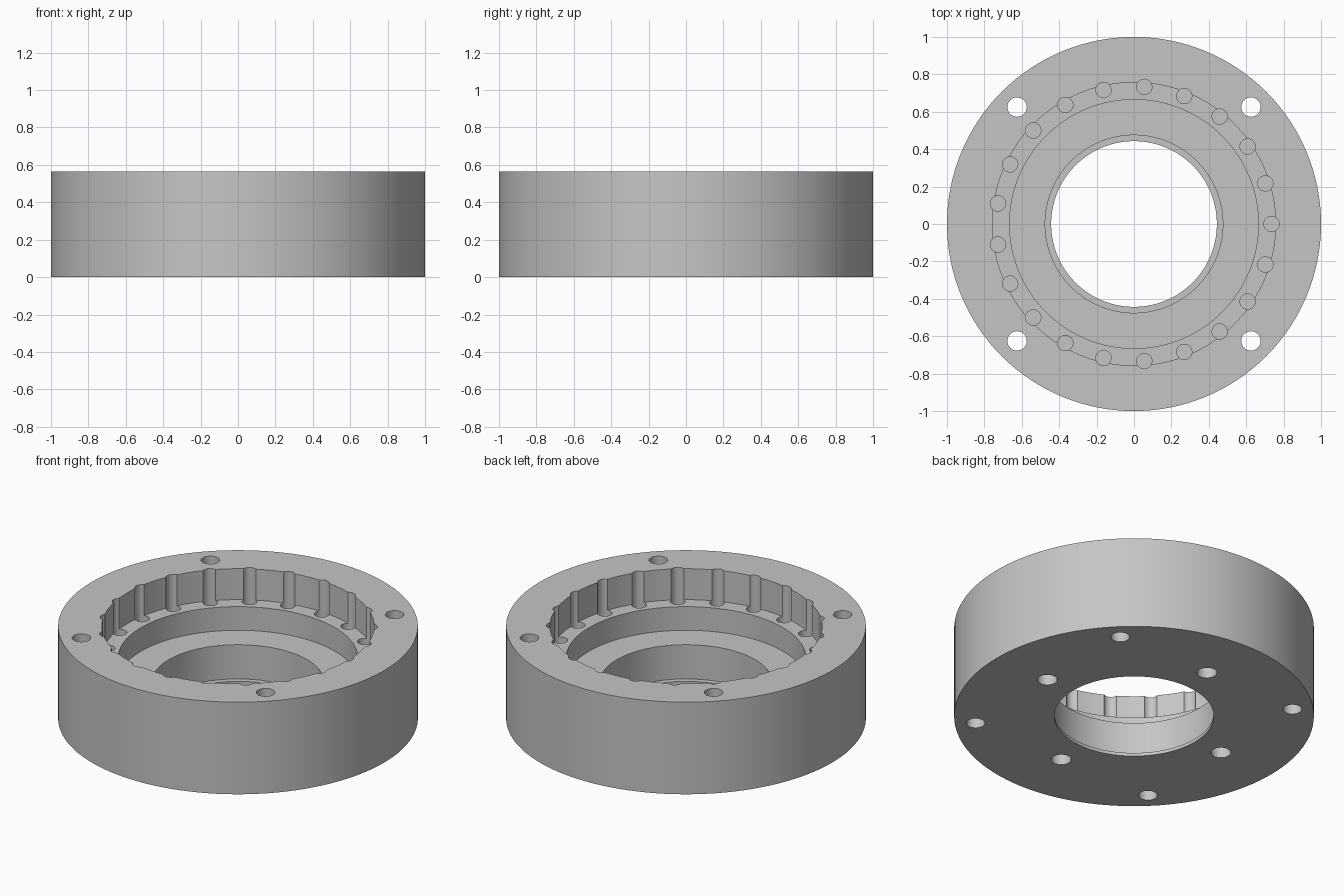
import bpy, bmesh, math
from mathutils import Matrix

cube = bpy.data.objects.get("Cube")
if cube:
    bpy.data.objects.remove(cube, do_unlink=True)

HEIGHT = 0.565
FLOOR = 0.375          # floor of the top recess
SEGMENTS = 128

grey = bpy.data.materials.new("plain_grey")
grey.use_nodes = True
colour = (0.56, 0.56, 0.56, 1)
grey.diffuse_color = colour
grey.node_tree.nodes["Principled BSDF"].inputs["Base Color"].default_value = colour


def make_object(name, bm):
    bmesh.ops.recalc_face_normals(bm, faces=bm.faces)
    mesh = bpy.data.meshes.new(name)
    bm.to_mesh(mesh)
    bm.free()
    mesh.materials.append(grey)
    obj = bpy.data.objects.new(name, mesh)
    bpy.context.collection.objects.link(obj)
    return obj


def lathe(name, profile):
    """Closed (radius, height) profile turned around the z axis."""
    bm = bmesh.new()
    rings = []
    for i in range(SEGMENTS):
        a = math.tau * i / SEGMENTS
        rings.append([bm.verts.new((r * math.cos(a), r * math.sin(a), z)) for r, z in profile])
    n = len(profile)
    for i in range(SEGMENTS):
        p, q = rings[i], rings[(i + 1) % SEGMENTS]
        for j in range(n):
            k = (j + 1) % n
            bm.faces.new((p[j], q[j], q[k], p[k]))
    return make_object(name, bm)


def add_drills(bm, count, pitch, radius, low, high, start=0.0):
    """Ring of upright cylinders."""
    for i in range(count):
        a = start + math.tau * i / count
        place = Matrix.Translation((pitch * math.cos(a), pitch * math.sin(a), (low + high) / 2))
        bmesh.ops.create_cone(bm, cap_ends=True, segments=32, radius1=radius,
                              radius2=radius, depth=high - low, matrix=place)


# Stepped ring housing
housing = lathe("ring_housing", [
    (0.443, 0), (1, 0), (1, HEIGHT), (0.757, HEIGHT), (0.757, FLOOR),
    (0.665, FLOOR), (0.665, 0.23), (0.475, 0.23), (0.475, 0.02), (0.443, 0.02)])

# Pin grooves, through bolt holes and blind holes in the underside
bm = bmesh.new()
add_drills(bm, 21, 0.735, 0.041, FLOOR - 0.04, HEIGHT + 0.1)
add_drills(bm, 4, 0.884, 0.052, -0.1, HEIGHT + 0.1, math.pi / 4)
add_drills(bm, 4, 0.63, 0.056, -0.1, 0.15)
cutter = make_object("hole_cutter", bm)
cutter.hide_render = True

cut = housing.modifiers.new("holes", 'BOOLEAN')
cut.operation = 'DIFFERENCE'
cut.solver = 'EXACT'
cut.object = cutter

bpy.ops.object.select_all(action='DESELECT')
housing.select_set(True)
bpy.context.view_layer.objects.active = housing
bpy.ops.object.modifier_apply(modifier=cut.name)
bpy.data.objects.remove(cutter, do_unlink=True)
bpy.ops.object.shade_smooth_by_angle(angle=math.radians(30))
